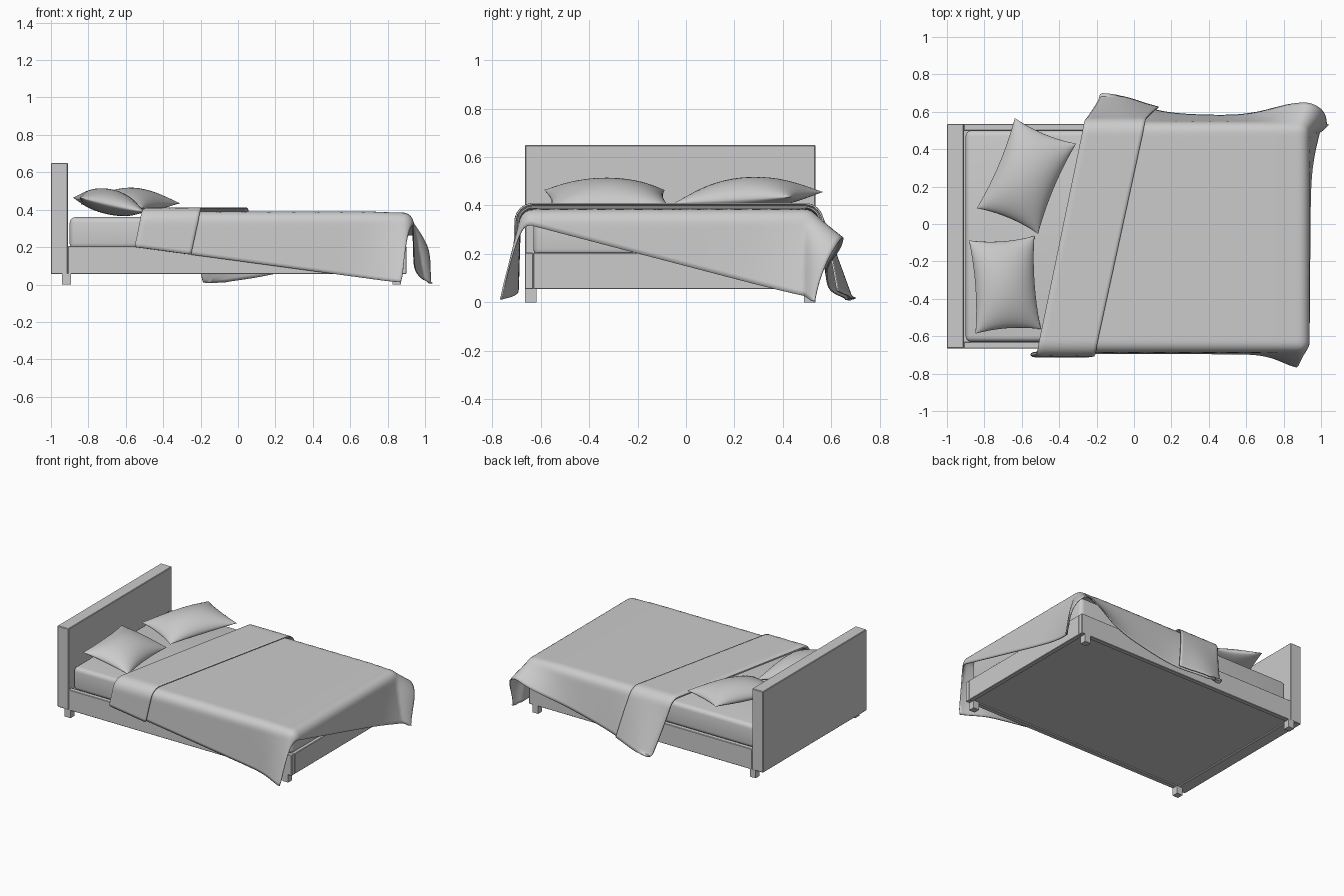
import bpy, bmesh, math
from mathutils import Vector, Matrix

if "Cube" in bpy.data.objects:
    bpy.data.objects.remove(bpy.data.objects["Cube"])


def finish(name, bm, smooth=None):
    bmesh.ops.recalc_face_normals(bm, faces=bm.faces[:])
    me = bpy.data.meshes.new(name)
    bm.to_mesh(me)
    bm.free()
    ob = bpy.data.objects.new(name, me)
    bpy.context.collection.objects.link(ob)
    if smooth:
        bpy.ops.object.select_all(action='DESELECT')
        ob.select_set(True)
        bpy.context.view_layer.objects.active = ob
        bpy.ops.object.shade_smooth_by_angle(angle=math.radians(smooth))
    return ob


def box(name, lo, hi, bevel=0.0, segments=1, smooth=None):
    lo, hi = Vector(lo), Vector(hi)
    bm = bmesh.new()
    bmesh.ops.create_cube(bm, size=1)
    size, mid = hi - lo, (lo + hi) / 2
    for v in bm.verts:
        v.co = Vector((v.co.x * size.x, v.co.y * size.y, v.co.z * size.z)) + mid
    if bevel:
        bmesh.ops.bevel(bm, geom=bm.edges[:], offset=bevel, segments=segments,
                        profile=0.5, affect='EDGES')
    return finish(name, bm, smooth)


def sheet(bm, rows):
    grid = [[bm.verts.new(p) for p in row] for row in rows]
    for a, b in zip(grid, grid[1:]):
        for i in range(len(a) - 1):
            bm.faces.new((a[i], a[i + 1], b[i + 1], b[i]))


# Bed frame
Y0, Y1, T = -0.665, 0.535, 0.035
box("headboard", (-1, Y0, 0.055), (-0.91, Y1, 0.65), 0.004)
box("front_rail", (-0.91, Y0, 0.055), (0.9, Y0 + T, 0.205), 0.003)
box("back_rail", (-0.91, Y1 - T, 0.055), (0.9, Y1, 0.205), 0.003)
box("foot_rail", (0.9 - T, Y0 + T, 0.055), (0.9, Y1 - T, 0.205), 0.003)
box("base_panel", (-0.91, Y0 + T, 0.065), (0.9 - T, Y1 - T, 0.19))
for end, x in (("head", -0.94), ("foot", 0.825)):
    for side, y in (("front", Y0), ("back", Y1 - 0.047)):
        box(f"{end}_{side}_leg", (x, y, 0), (x + 0.047, y + 0.047, 0.058))

# Mattress
box("mattress", (-0.9, -0.63, 0.19), (0.88, 0.5, 0.36), 0.03, 4, 40)


# Pillows: a puffed cushion with pinched edges
def pillow(name, centre, half, turn, tilt, roll):
    n = 24
    mat = (Matrix.Translation(centre) @ Matrix.Rotation(turn, 4, 'Z')
           @ Matrix.Rotation(tilt, 4, 'Y') @ Matrix.Rotation(roll, 4, 'X'))
    bm = bmesh.new()
    for height in (0.085, -0.05):
        rows = []
        for i in range(n + 1):
            u = -math.cos(math.pi * i / n)
            row = []
            for j in range(n + 1):
                v = -math.cos(math.pi * j / n)
                puff = ((1 - u * u) * (1 - v * v)) ** 0.55
                row.append(mat @ Vector((u * half[0] * (1 - 0.1 * (1 - v * v)),
                                         v * half[1] * (1 - 0.07 * (1 - u * u)),
                                         height * puff)))
            rows.append(row)
        sheet(bm, rows)
    bmesh.ops.remove_doubles(bm, verts=bm.verts[:], dist=0.0005)
    finish(name, bm, 60)


pillow("front_pillow", (-0.69, -0.325, 0.425), (0.18, 0.25), math.radians(4), 0.22, 0)
pillow("back_pillow", (-0.575, 0.257, 0.432), (0.178, 0.262), math.radians(-22.7), 0.06, 0.05)

# Blanket: a turned flat cloth draped over the mattress edges
TOP, XF, YF, YB, R = 0.387, 0.88, -0.63, 0.49, 0.055


def bump(x, mid, width):
    return math.exp(-((x - mid) / width) ** 2)


def drape(px, py, lift):
    cx, cy = min(px, XF), max(YF, min(py, YB))
    ex, ey = px - cx, py - cy
    e = math.hypot(ex, ey)
    if e < 1e-6:
        return Vector((px, py, TOP + lift - 0.006 * bump(px, XF, 0.12)))
    dx, dy = ex / e, ey / e
    # flare of the hanging cloth away from vertical
    flare = 0.03 + dx * 0.2 * bump(py, 0.62, 0.25)
    if dy < 0:
        flare -= dy * 0.22 * bump(px, 0.9, 0.15)
    else:
        flare += dy * (0.12 + 0.75 * bump(px, 0.98, 0.25) + 0.2 * bump(px, -0.1, 0.2))
    r = R + lift
    ang = min(e / R, math.pi / 2 - flare)
    out, drop = r * math.sin(ang), r * (1 - math.cos(ang))
    length = max(0, e - R * ang)
    out += length * math.sin(flare)
    drop += length * math.cos(flare)
    z = TOP + lift - drop
    floor = 0.012 + lift * 0.3
    if z < floor:
        out += (floor - z) * 0.7
        z = floor
    return Vector((cx + dx * out, cy + dy * out, z - 0.006 * bump(cx, XF, 0.12)))


HEAD = Vector((-0.54, -0.85)), Vector((-0.17, 0.94))
FOOT = Vector((0.87, -1.04)), Vector((1.30, 0.6))
N, M, BAND = 75, 90, 0.205
# rows run foot to head, then turn back over themselves as the folded band
path = [(1 - i / N, 0) for i in range(N + 1)]
path += [(-0.006, 0.004), (-0.007, 0.012)]
path += [(BAND * i / 16, 0.02) for i in range(17)]
rows = []
for u, lift in path:
    a, b = HEAD[0].lerp(FOOT[0], u), HEAD[1].lerp(FOOT[1], u)
    rows.append([drape(*a.lerp(b, j / M), lift) for j in range(M + 1)])
bm = bmesh.new()
sheet(bm, rows)
blanket = finish("blanket", bm, 50)
mod = blanket.modifiers.new("cloth_thickness", 'SOLIDIFY')
mod.thickness = 0.007
mod.offset = 0
